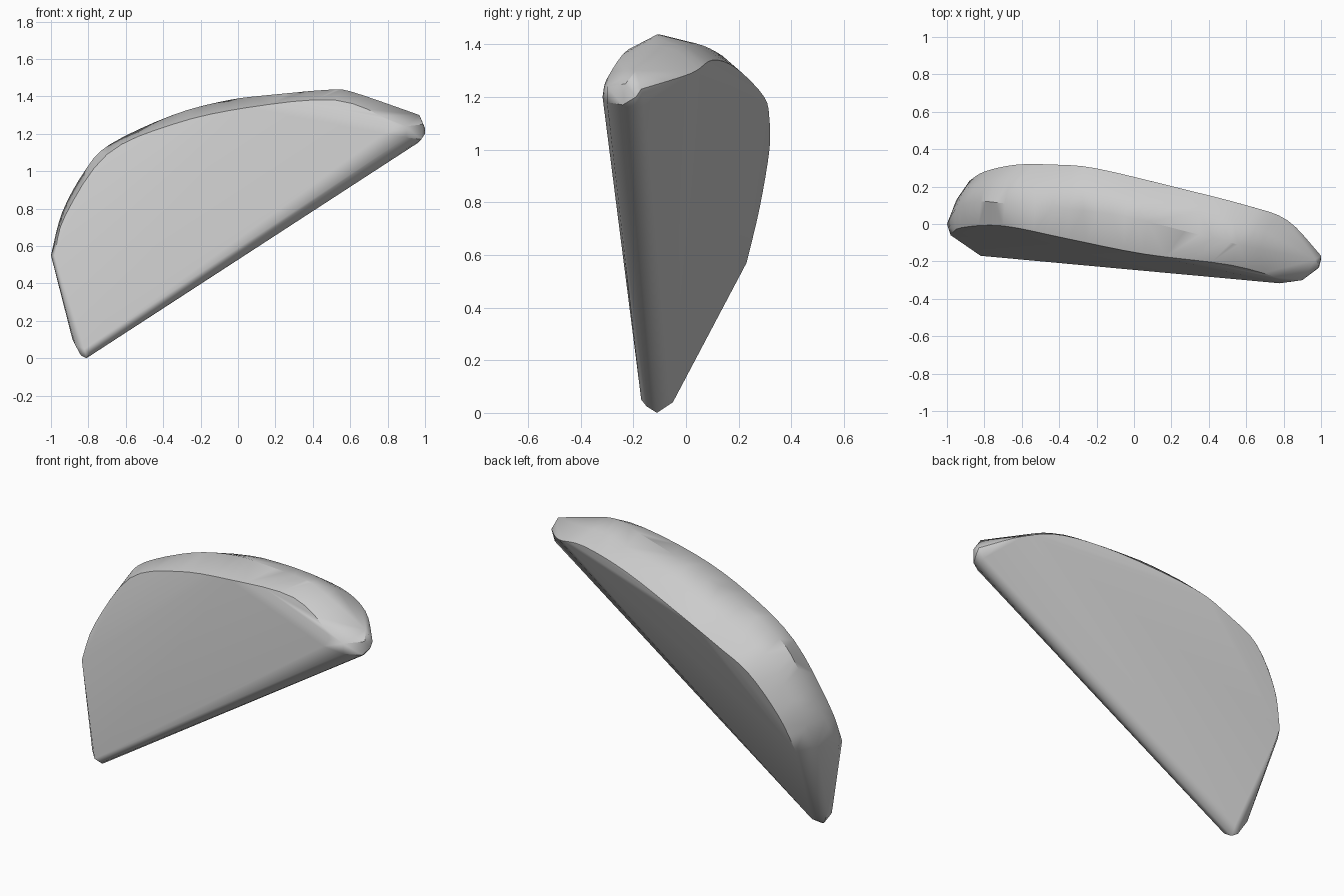
import bpy, bmesh, math
from mathutils import Vector

if "Cube" in bpy.data.objects:
    bpy.data.objects.remove(bpy.data.objects["Cube"])

# Rails running along the curved back of the wedge, lower left to upper right
FRONT_RIM = [(-0.98, -0.06, 0.55), (-0.925, -0.02, 0.76), (-0.70, -0.01, 1.09),
             (-0.35, -0.08, 1.25), (0.05, -0.16, 1.34), (0.52, -0.22, 1.38),
             (0.80, -0.30, 1.27), (0.78, -0.317, 1.20)]
CREST = [(-1.0, 0.0, 0.55), (-0.94, 0.09, 0.78), (-0.82, 0.12, 1.0),
         (-0.69, 0.11, 1.14), (-0.35, 0.08, 1.30), (-0.05, 0.04, 1.38),
         (0.20, -0.02, 1.41), (0.48, -0.09, 1.435), (0.60, -0.12, 1.427),
         (0.97, -0.19, 1.30)]
BACK_RIM = [(-0.88, 0.23, 0.57), (-0.80, 0.28, 0.78), (-0.63, 0.317, 1.0),
            (-0.42, 0.317, 1.11), (-0.20, 0.297, 1.20), (0.25, 0.19, 1.31),
            (0.60, 0.10, 1.34), (0.82, 0.02, 1.29), (1.0, -0.17, 1.23)]

# Small rounded tips at both ends of the straight edge
LOWER_TIP = [(-0.81, -0.11, 0), (-0.82, -0.17, 0.05), (-0.79, -0.15, 0.025),
             (-0.79, -0.05, 0.04), (-0.87, -0.12, 0.07), (-0.885, -0.06, 0.10),
             (-0.84, -0.09, 0.015)]
UPPER_TIP = [(0.96, -0.20, 1.15), (0.98, -0.24, 1.17), (0.90, -0.30, 1.18),
             (1.0, -0.19, 1.20), (0.99, -0.23, 1.25), (0.90, -0.30, 1.24),
             (0.97, -0.16, 1.17)]


def smooth_rail(pts, steps=4):
    """Catmull-Rom curve through the points."""
    p = [Vector(q) for q in pts]
    p = [2 * p[0] - p[1]] + p + [2 * p[-1] - p[-2]]
    out = [p[1]]
    for a, b, c, d in zip(p, p[1:], p[2:], p[3:]):
        for i in range(1, steps + 1):
            t = i / steps
            out.append(0.5 * (2 * b + (c - a) * t + (2 * a - 5 * b + 4 * c - d) * t * t
                              + (3 * b - a - 3 * c + d) * t ** 3))
    return out


# Convex wedge wrapped around rails and tips
bm = bmesh.new()
for rail in (FRONT_RIM, CREST, BACK_RIM):
    for v in smooth_rail(rail):
        v = Vector((max(-1, min(1, v.x)), max(-0.32, min(0.32, v.y)), min(1.437, v.z)))
        bm.verts.new(v)
for v in LOWER_TIP + UPPER_TIP:
    bm.verts.new(v)
# Extra points that round the shoulder between crest and back rim
for i in range(25):
    t = i / 24
    c = smooth_rail(CREST)[round(t * 32)]
    b = smooth_rail(BACK_RIM)[round(t * 28)]
    n = Vector((-0.35, 0.6, 0.7)).normalized()
    bm.verts.new((b + c) / 2 + n * 0.025)
bmesh.ops.remove_doubles(bm, verts=bm.verts, dist=0.005)
hull = bmesh.ops.convex_hull(bm, input=bm.verts)
bmesh.ops.delete(bm, geom=[v for v in bm.verts if not v.link_faces], context='VERTS')
bmesh.ops.recalc_face_normals(bm, faces=bm.faces)
mesh = bpy.data.meshes.new("wedge_stone")
bm.to_mesh(mesh)
bm.free()
obj = bpy.data.objects.new("wedge_stone", mesh)
bpy.context.collection.objects.link(obj)

# Smooth shading with area-weighted normals for the broad flat sides
bpy.context.view_layer.objects.active = obj
obj.select_set(True)
bpy.ops.object.shade_smooth_by_angle(angle=math.radians(40))
weighted = obj.modifiers.new("weighted_normals", 'WEIGHTED_NORMAL')
weighted.keep_sharp = True
